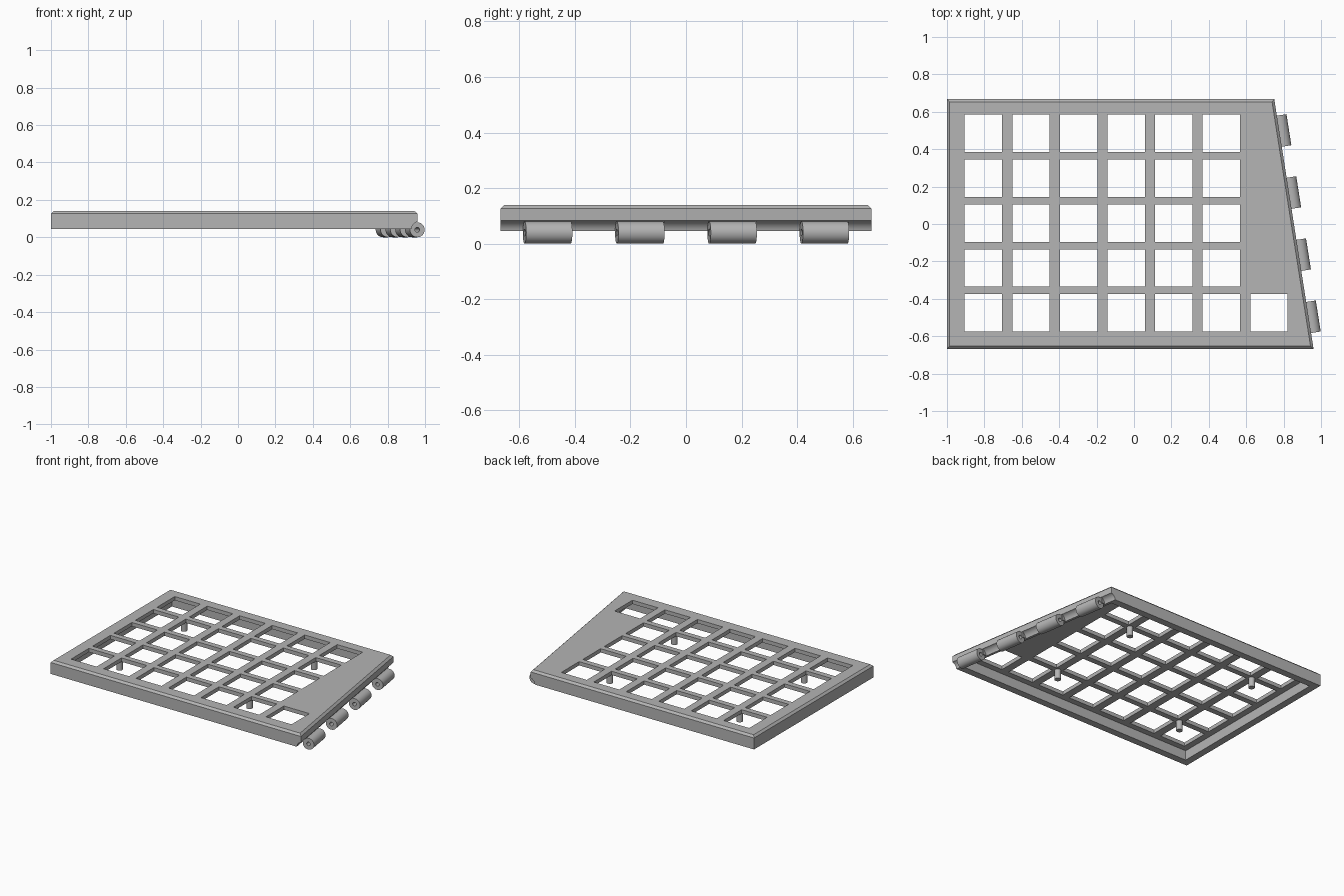
import bpy, bmesh, math
from mathutils import Matrix, Vector

if "Cube" in bpy.data.objects:
    bpy.data.objects.remove(bpy.data.objects["Cube"], do_unlink=True)

HALF_Y, X_LEFT, X_FRONT, X_BACK = 0.667, -1.0, 0.96, 0.75
Z_BOTTOM, Z_TOP, CHAMFER = 0.045, 0.14, 0.014
WALL, PLATE_UNDERSIDE = 0.05, 0.113
HINGE_Z, HINGE_R, HINGE_OUT = 0.04, 0.04, 0.012
SLANT = math.atan((X_FRONT - X_BACK) / (2 * HALF_Y))

grey = bpy.data.materials.new("plastic_grey")
grey.use_nodes = True
grey.diffuse_color = (0.46, 0.46, 0.46, 1)
grey.node_tree.nodes["Principled BSDF"].inputs["Base Color"].default_value = (0.46, 0.46, 0.46, 1)


def finish(name, bm):
    bmesh.ops.recalc_face_normals(bm, faces=bm.faces)
    mesh = bpy.data.meshes.new(name)
    bm.to_mesh(mesh)
    bm.free()
    mesh.materials.append(grey)
    ob = bpy.data.objects.new(name, mesh)
    bpy.context.collection.objects.link(ob)
    return ob


def edge_x(y, inset=0.0):
    """x of the slanted hinge edge at a given y."""
    middle = (X_FRONT + X_BACK) / 2
    return middle - y * math.tan(SLANT) - inset / math.cos(SLANT)


def outline(inset, z):
    y = HALF_Y - inset
    return [(X_LEFT + inset, -y, z), (edge_x(-y, inset), -y, z),
            (edge_x(y, inset), y, z), (X_LEFT + inset, y, z)]


def loft(name, rings):
    bm = bmesh.new()
    loops = [[bm.verts.new(p) for p in ring] for ring in rings]
    for a, b in zip(loops, loops[1:]):
        for i in range(len(a)):
            j = (i + 1) % len(a)
            bm.faces.new((a[i], a[j], b[j], b[i]))
    bm.faces.new(loops[0])
    bm.faces.new(loops[-1])
    return finish(name, bm)


def cylinder(name, radius, length, matrix, sides=32):
    bm = bmesh.new()
    bmesh.ops.create_cone(bm, cap_ends=True, segments=sides, radius1=radius,
                          radius2=radius, depth=length, matrix=matrix)
    return finish(name, bm)


def box(bm, center, size, turn=0.0):
    bmesh.ops.create_cube(bm, size=1, matrix=Matrix.Translation(center)
                          @ Matrix.Rotation(turn, 4, "Z") @ Matrix.Diagonal((*size, 1)))


def cut(target, cutter):
    cutter.hide_render = True
    mod = target.modifiers.new("cut", "BOOLEAN")
    mod.operation, mod.solver, mod.object = "DIFFERENCE", "EXACT", cutter
    bpy.context.view_layer.objects.active = target
    bpy.ops.object.modifier_apply(modifier=mod.name)
    bpy.data.objects.remove(cutter, do_unlink=True)


def smooth(ob):
    bpy.ops.object.select_all(action="DESELECT")
    ob.select_set(True)
    bpy.context.view_layer.objects.active = ob
    bpy.ops.object.shade_smooth_by_angle(angle=math.radians(30))


def hinge_frame(y, outward=HINGE_OUT):
    """Matrix whose z axis runs along the hinge line."""
    return (Matrix.Translation((edge_x(y, -outward), y, HINGE_Z))
            @ Matrix.Rotation(SLANT, 4, "Z") @ Matrix.Rotation(math.pi / 2, 4, "X"))


# Tray with chamfered top rim, hollow underneath
case = loft("case", [outline(0, Z_BOTTOM), outline(0, Z_TOP - CHAMFER), outline(CHAMFER, Z_TOP)])
cut(case, loft("cavity", [outline(WALL, 0), outline(WALL, PLATE_UNDERSIDE)]))

# Grid of square key openings, plus one extra in the front row
holes = bmesh.new()
cells = [(c, r) for c in range(6) for r in range(5)] + [(6, 0)]
for c, r in cells:
    box(holes, (-0.805 + 0.2545 * c, -0.475 + 0.24 * r, 0.15), (0.2, 0.2, 0.15))
cut(case, finish("key_openings", holes))

# Round clearance groove along the hinge edge
cut(case, cylinder("groove", 0.045, 2, hinge_frame(0), 48))
smooth(case)

# Hinge knuckles with pin bores, each joined to the wall by a web
for n in range(4):
    y = -0.498 + 0.332 * n
    knuckle = cylinder(f"hinge_knuckle_{n + 1}", HINGE_R, 0.168, hinge_frame(y))
    cut(knuckle, cylinder("bore", 0.013, 0.4, hinge_frame(y), 20))
    smooth(knuckle)
    web = bmesh.new()
    box(web, (edge_x(y, 0.025), y, 0.073), (0.04, 0.168, 0.054), SLANT)
    finish(f"hinge_web_{n + 1}", web)

# Support posts under the grid crossings
for i, x in enumerate((-0.678, 0.34)):
    for j, y in enumerate((-0.355, 0.365)):
        post = cylinder(f"support_post_{2 * i + j + 1}", 0.021, 0.075,
                        Matrix.Translation((x, y, 0.0825)), 24)
        smooth(post)
